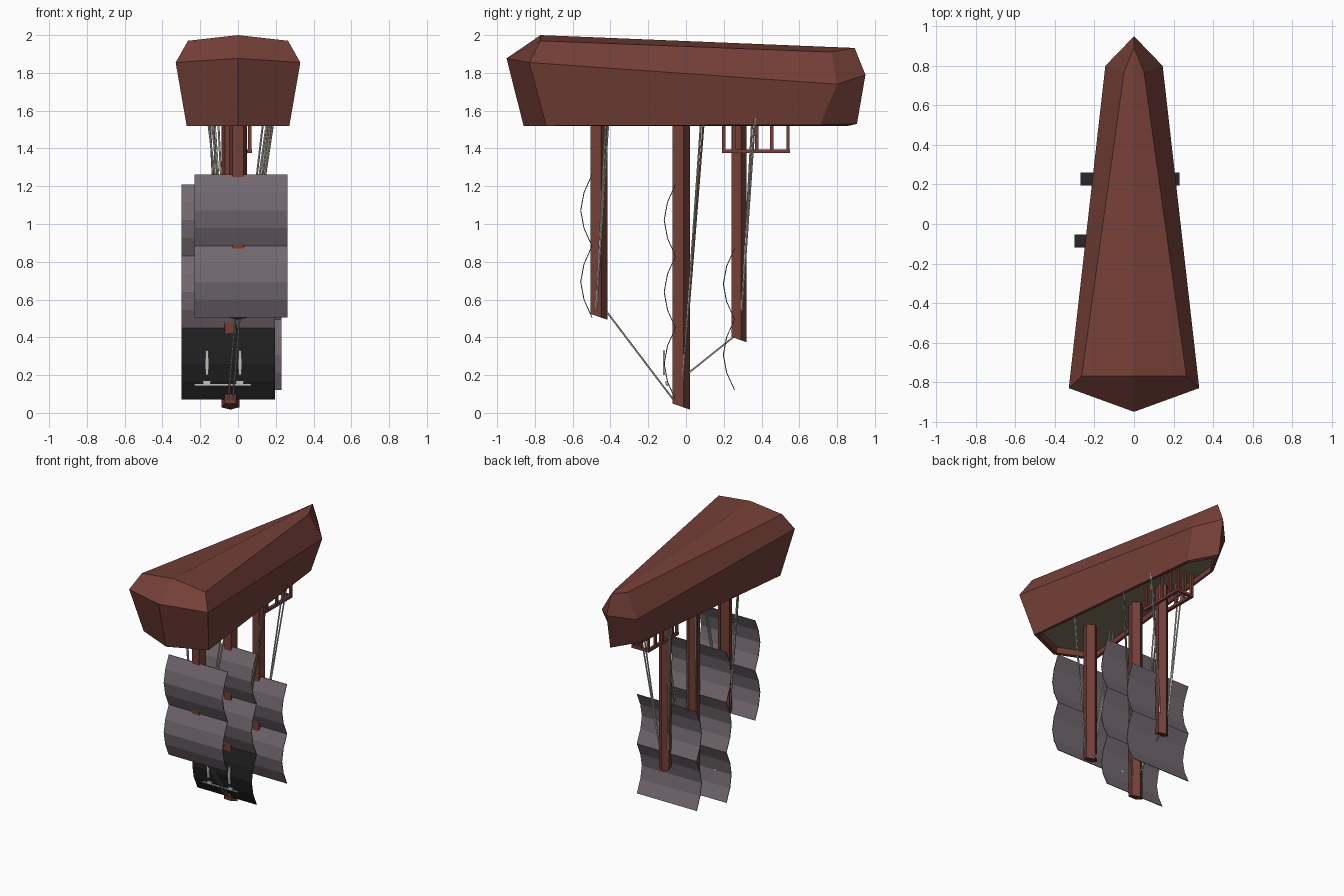
import bpy, bmesh, math
from mathutils import Vector

if "Cube" in bpy.data.objects:
    bpy.data.objects.remove(bpy.data.objects["Cube"])


def mat(name, rgb):
    m = bpy.data.materials.new(name)
    m.diffuse_color = (*rgb, 1)
    m.use_nodes = True
    m.node_tree.nodes["Principled BSDF"].inputs["Base Color"].default_value = m.diffuse_color
    return m


WOOD = mat("red brown wood", (0.175, 0.05, 0.038))
DECK = mat("tan deck", (0.24, 0.19, 0.12))
CLOTH = mat("grey cloth", (0.17, 0.14, 0.16))
BLACK = mat("black cloth", (0.013, 0.013, 0.013))
ROPE = mat("pale rope", (0.55, 0.53, 0.48))
TAN = mat("tan rope", (0.30, 0.22, 0.15))


def finish(name, bm, *mats):
    bmesh.ops.recalc_face_normals(bm, faces=bm.faces)
    me = bpy.data.meshes.new(name)
    bm.to_mesh(me)
    bm.free()
    for m in mats:
        me.materials.append(m)
    ob = bpy.data.objects.new(name, me)
    bpy.context.collection.objects.link(ob)
    return ob


def box(name, lo, hi, m):
    bm = bmesh.new()
    bmesh.ops.create_cube(bm, size=1)
    for v in bm.verts:
        v.co = [(a + b) / 2 + c * (b - a) for a, b, c in zip(lo, hi, v.co)]
    return finish(name, bm, m)


def rod(name, a, b, r, m, sides=5):
    a, b = Vector(a), Vector(b)
    bm = bmesh.new()
    bmesh.ops.create_cone(bm, cap_ends=True, segments=sides, radius1=r, radius2=r,
                          depth=(b - a).length)
    rot = (b - a).to_track_quat('Z', 'Y')
    for v in bm.verts:
        v.co = rot @ v.co + (a + b) / 2
    return finish(name, bm, m)


# Upturned hull: stacked six-point rings (stern tip, stern corner, bow corner, bow tip)
def ring(bm, stern, corner, shoulder, bow):
    mir = lambda p: (-p[0], p[1], p[2])
    return [bm.verts.new(p) for p in
            (stern, corner, shoulder, bow, mir(shoulder), mir(corner))]


bm = bmesh.new()
inner = ring(bm, (0, -.82, 1.56), (.25, -.72, 1.56), (.095, .70, 1.56), (0, .86, 1.56))
lip = ring(bm, (0, -.83, 1.52), (.25, -.72, 1.52), (.095, .70, 1.52), (0, .86, 1.52))
rim = ring(bm, (0, -.86, 1.52), (.272, -.74, 1.52), (.113, .71, 1.525), (0, .905, 1.53))
belly = ring(bm, (0, -.95, 1.877), (.33, -.83, 1.855), (.145, .80, 1.74), (0, .95, 1.79))
keel = ring(bm, (0, -.77, 2.0), (.265, -.77, 1.97), (.05, .77, 1.91), (0, .893, 1.932))
for lo, hi in ((inner, lip), (lip, rim), (rim, belly), (belly, keel)):
    for i in range(6):
        j = (i + 1) % 6
        bm.faces.new((lo[i], lo[j], hi[j], hi[i]))
bm.faces.new((keel[0], keel[1], keel[2], keel[3]))
bm.faces.new((keel[0], keel[3], keel[4], keel[5]))
deck = bm.faces.new(inner)
deck.material_index = 1
finish("hull", bm, WOOD, DECK)


# Five-sided masts with slanted tips
def mast(name, x, y, tip, r):
    bm = bmesh.new()
    lo, hi = [], []
    for k in range(5):
        a = math.radians(90 + 72 * k)
        px, py = r * math.cos(a), r * math.sin(a)
        lo.append(bm.verts.new((x + px, y + py, tip + .02 - .35 * py)))
        hi.append(bm.verts.new((x + px, y + py, 1.57)))
    for k in range(5):
        j = (k + 1) % 5
        bm.faces.new((lo[k], lo[j], hi[j], hi[k]))
    bm.faces.new(lo)
    bm.faces.new(hi)
    return finish(name, bm, WOOD)


mast("fore_mast", 0.0, -.465, .49, .05)
mast("main_mast", -.04, -.03, .015, .05)
mast("rear_mast", -.02, .276, .37, .045)


# Thin billowed sails; the front side may have its own colour
def sail(name, x0, x1, y, z0, z1, front=CLOTH, segs=4):
    bm = bmesh.new()
    rows = []
    for i in range(segs + 1):
        t = i / segs
        yy = y - .06 * math.sin(math.pi * t)
        z = z0 + (z1 - z0) * t
        rows.append([bm.verts.new(p) for p in
                     ((x0, yy, z), (x1, yy, z), (x1, yy + .005, z), (x0, yy + .005, z))])
    for a, b in zip(rows, rows[1:]):
        for i in range(4):
            j = (i + 1) % 4
            f = bm.faces.new((a[i], a[j], b[j], b[i]))
            f.material_index = 1 if i == 0 else 0
    bm.faces.new(rows[0])
    bm.faces.new(rows[-1])
    return finish(name, bm, CLOTH, front)


for i in range(2):
    sail(f"fore_sail_{i}", -.23, .263, -.50, .505 + .378 * i, .883 + .378 * i)
    sail(f"rear_sail_{i}", -.27, .23, .255, .12 + .375 * i, .495 + .375 * i)
for i in range(3):
    sail(f"main_sail_{i}", -.30, .195, -.058, .07 + .38 * i, .45 + .38 * i,
         BLACK if i == 0 else CLOTH)

# Plain pale markings on the black sail
box("sail_stripe", (-.23, -.102, .143), (.07, -.093, .152), ROPE)
for x in (-.165, .01):
    box("sail_tick", (x - .008, -.121, .20), (x + .008, -.112, .33), ROPE)
    box("sail_foot", (x - .02, -.108, .15), (x + .02, -.099, .17), ROPE)

# Paired shrouds from each mast to the hull edge
for name, mx, y0, z0, y1, w, m in (("fore", 0, -.475, .54, -.41, .175, ROPE),
                                   ("main", -.04, -.02, .12, .095, .165, TAN),
                                   ("rear", -.02, .295, .54, .365, .14, ROPE)):
    for s in (-1, 1):
        for d in (0, .02):
            rod(f"{name}_shroud", (mx + s * .035, y0, z0),
                (s * (w - d) + .015, y1 - d * .7, 1.56), .0055,
                ROPE if d else m)

# Stays between mast tips
for d in (-.012, .012):
    rod("fore_stay", (d, -.42, .535), (-.04 + d, -.06, .06), .005, ROPE)
rod("rear_stay", (-.04, .0, .20), (-.02, .25, .40), .005, ROPE)

# Deck railing
for s in (-1, 1):
    x = .062 * s
    box("rail_bar", (x - .011, .19, 1.375), (x + .011, .55, 1.395), WOOD)
    for y in (.2, .255, .375, .455, .54):
        box("rail_post", (x - .009, y - .009, 1.385), (x + .009, y + .009, 1.57), WOOD)
box("rail_end", (-.07, .53, 1.375), (.07, .55, 1.395), WOOD)
box("rail_end_post", (-.009, .531, 1.385), (.009, .549, 1.57), WOOD)
